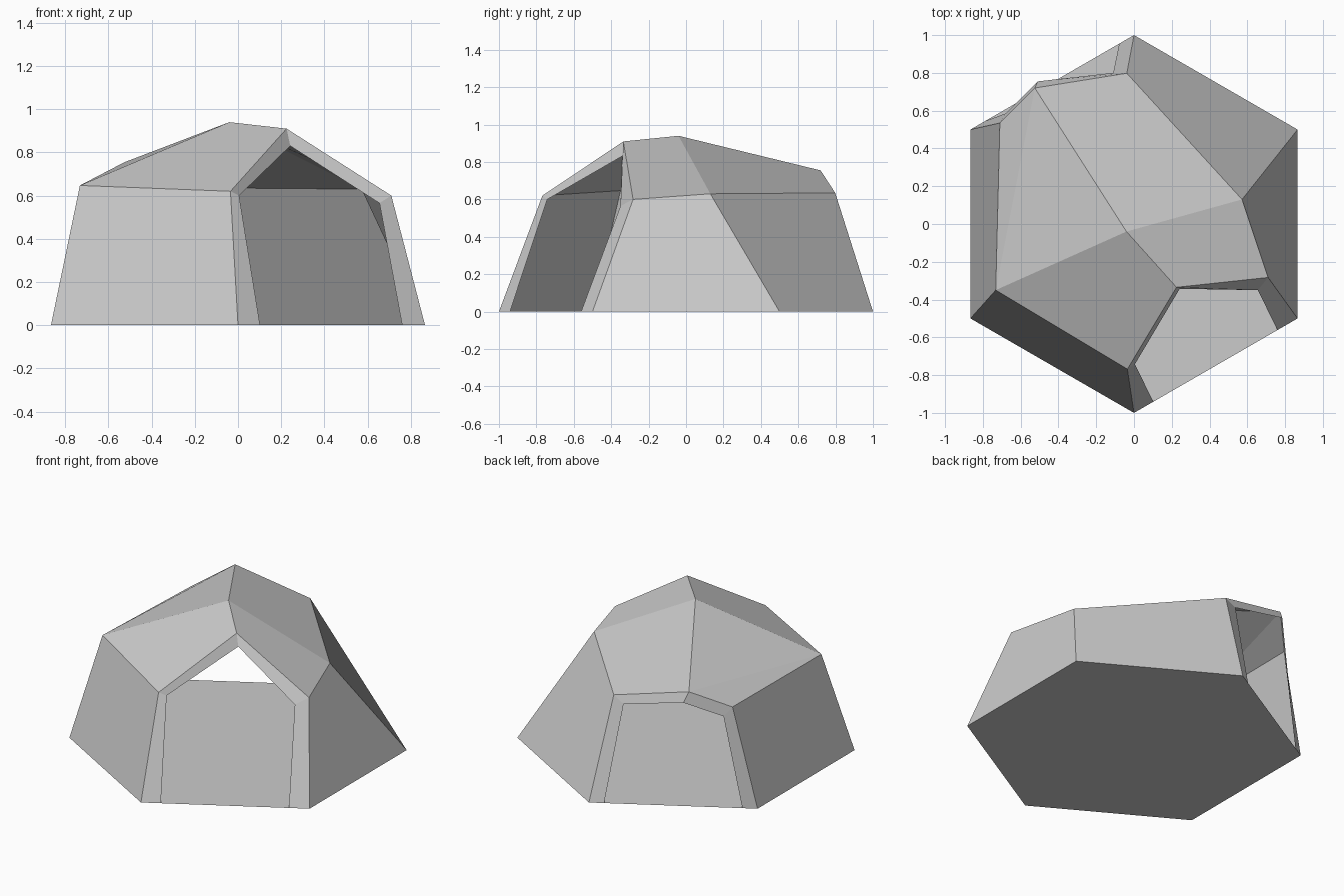
import bpy, bmesh, math
from mathutils import Vector

if "Cube" in bpy.data.objects:
    bpy.data.objects.remove(bpy.data.objects["Cube"])

CENTRE = Vector((0, 0, 0.3))


def sheet(name, faces):
    """Build one shell part from polygons, all facing away from the centre."""
    bm = bmesh.new()
    for pts in faces:
        f = bm.faces.new([bm.verts.new(p) for p in pts])
        f.normal_update()
        if f.normal.dot(f.calc_center_median() - CENTRE) < 0:
            f.normal_flip()
    bmesh.ops.remove_doubles(bm, verts=bm.verts[:], dist=0.0005)
    mesh = bpy.data.meshes.new(name)
    bm.to_mesh(mesh)
    bm.free()
    obj = bpy.data.objects.new(name, mesh)
    bpy.context.collection.objects.link(obj)
    return obj


def frame(name, outer, inner):
    """Strip around an opening; the side along the ground stays open."""
    sheet(name, [[outer[i], outer[i + 1], inner[i + 1], inner[i]]
                 for i in range(len(outer) - 1)])


# Hexagonal footprint, counter-clockwise from the right-back corner
base = [Vector((math.cos(math.radians(a)), math.sin(math.radians(a)), 0))
        for a in range(30, 390, 60)]
right_back, back, left_back, left_front, front, right_front = base

# Eave corners and ridge points
e_front = (-0.035, -0.768, 0.62)
e_left_front = (-0.732, -0.35, 0.647)
e_left_back = (-0.71, 0.535, 0.635)
e_back = (-0.038, 0.798, 0.635)
e_right_back = (0.572, 0.13, 0.63)
e_right_front = (0.71, -0.283, 0.60)
apex = (-0.04, -0.04, 0.94)
front_peak = (0.225, -0.335, 0.91)
back_peak = (-0.525, 0.72, 0.755)

# Floor
sheet("floor", [base])

# Four sloping walls
sheet("walls", [
    [left_front, front, e_front, e_left_front],
    [right_front, right_back, e_right_back, e_right_front],
    [right_back, back, e_back, e_right_back],
    [left_back, left_front, e_left_front, e_left_back],
])

# Faceted roof
sheet("roof", [
    [apex, e_left_front, e_front, front_peak],
    [apex, front_peak, e_right_front, e_right_back],
    [apex, e_right_back, e_back, back_peak],
    [apex, back_peak, e_left_front],
    [back_peak, e_left_back, e_left_front],
])

# Frames of the two openings
frame("front_opening_frame",
      [front, e_front, front_peak, e_right_front, right_front],
      [(0.102, -0.941, 0), (0.005, -0.742, 0.60), (0.242, -0.343, 0.83),
       (0.655, -0.35, 0.565), (0.76, -0.561, 0)])
frame("back_opening_frame",
      [back, e_back, back_peak, e_left_back, left_back],
      [(-0.078, 0.955, 0), (-0.11, 0.80, 0.595), (-0.51, 0.755, 0.693),
       (-0.68, 0.585, 0.585), (-0.788, 0.545, 0)])
